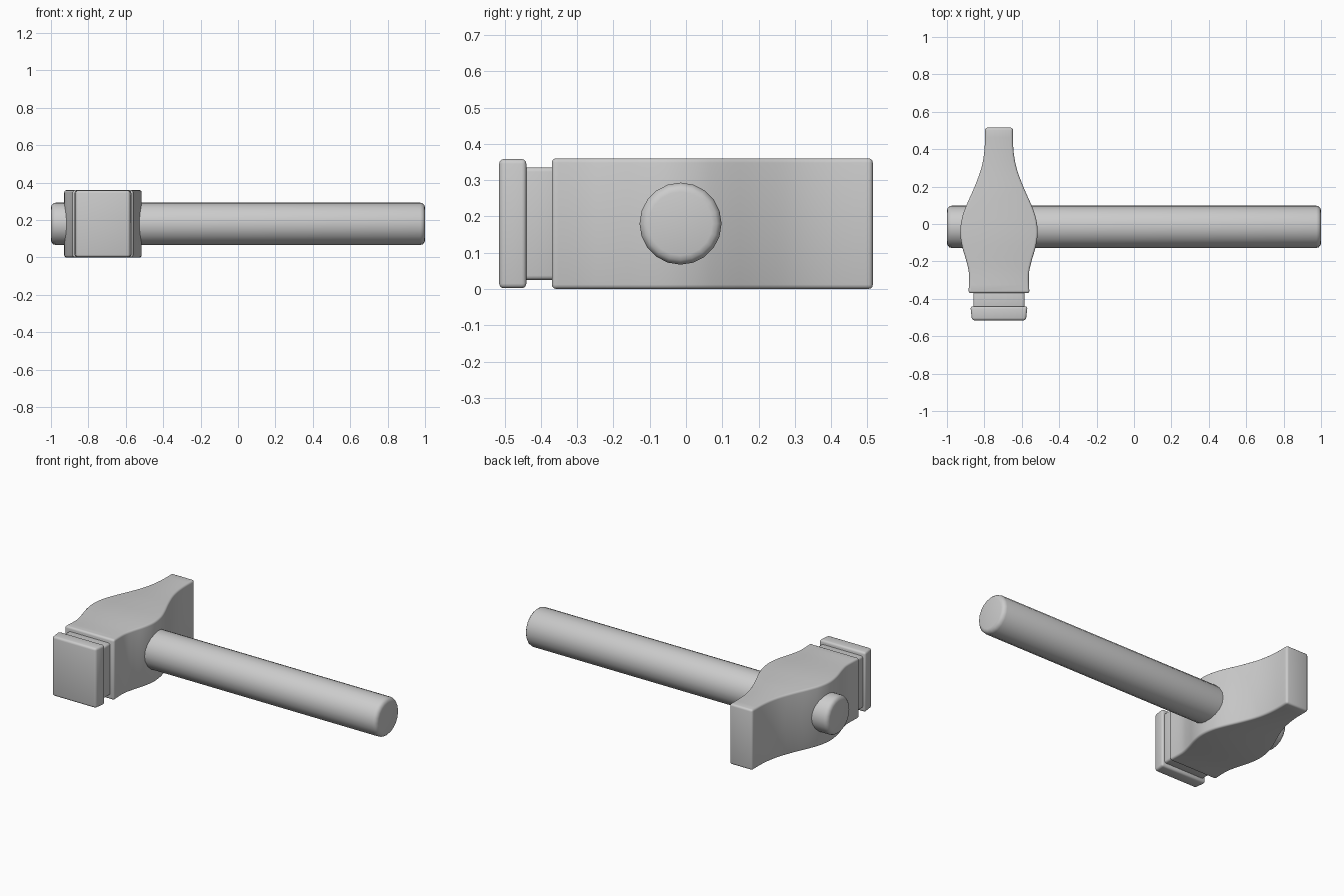
import bpy
import bmesh
import math
from mathutils import Matrix

cube = bpy.data.objects.get("Cube")
if cube:
    bpy.data.objects.remove(cube, do_unlink=True)

HEAD_X = -0.722
HEIGHT = 0.36

grey = bpy.data.materials.new("light grey")
grey.use_nodes = True
grey.diffuse_color = (0.6, 0.6, 0.6, 1)
grey.node_tree.nodes["Principled BSDF"].inputs["Base Color"].default_value = (0.6, 0.6, 0.6, 1)


def finish(bm, name, bevel, segments=3):
    """Turn a bmesh into a bevelled, smooth-shaded object."""
    bmesh.ops.recalc_face_normals(bm, faces=bm.faces)
    mesh = bpy.data.meshes.new(name)
    bm.to_mesh(mesh)
    bm.free()
    mesh.materials.append(grey)
    obj = bpy.data.objects.new(name, mesh)
    bpy.context.collection.objects.link(obj)
    mod = obj.modifiers.new("soft edges", "BEVEL")
    mod.width = bevel
    mod.segments = segments
    mod.limit_method = "ANGLE"
    mod.angle_limit = math.radians(40)
    bpy.ops.object.select_all(action="DESELECT")
    obj.select_set(True)
    bpy.context.view_layer.objects.active = obj
    bpy.ops.object.modifier_apply(modifier=mod.name)
    bpy.ops.object.shade_smooth_by_angle(angle=math.radians(40))
    return obj


def smooth_curve(points, steps=4):
    """Catmull-Rom curve through (y, half width) points."""
    padded = [points[0]] + points + [points[-1]]
    out = []
    for a, b, c, d in zip(padded, padded[1:], padded[2:], padded[3:]):
        for s in range(steps):
            t = s / steps
            out.append(tuple(
                0.5 * (2 * q + (r - p) * t + (2 * p - 5 * q + 4 * r - u) * t ** 2
                       + (3 * q - p - 3 * r + u) * t ** 3)
                for p, q, r, u in zip(a, b, c, d)))
    return out + [points[-1]]


def slab(name, outline, z0, z1, bevel):
    """Mirror a (y, half width) outline about the head axis and extrude it up."""
    bm = bmesh.new()
    ring = [(HEAD_X + w, y, z0) for y, w in outline]
    ring += [(HEAD_X - w, y, z0) for y, w in reversed(outline)]
    face = bm.faces.new([bm.verts.new(p) for p in ring])
    top = bmesh.ops.extrude_face_region(bm, geom=[face])
    verts = [v for v in top["geom"] if isinstance(v, bmesh.types.BMVert)]
    bmesh.ops.translate(bm, verts=verts, vec=(0, 0, z1 - z0))
    return finish(bm, name, bevel)


# Head body: broad around the handle, tapering to the peen
body = smooth_curve([
    (-0.37, 0.163), (-0.27, 0.16), (-0.2, 0.174), (-0.12, 0.197), (-0.045, 0.207),
    (0.03, 0.198), (0.1, 0.174), (0.2, 0.13), (0.3, 0.094), (0.4, 0.077), (0.515, 0.075)])
slab("head_body", body, 0, HEIGHT, 0.012)

# Neck groove and striking face
slab("head_neck", [(-0.46, 0.137), (-0.35, 0.137)], 0.025, HEIGHT - 0.025, 0.012)
slab("striking_face", [(-0.515, 0.144), (-0.44, 0.153)], 0.002, HEIGHT - 0.002, 0.013)

# Handle: round bar along x, through the head
bm = bmesh.new()
turn = Matrix.Translation((0, -0.015, 0.18)) @ Matrix.Rotation(math.pi / 2, 4, "Y")
bmesh.ops.create_cone(bm, cap_ends=True, segments=20, radius1=0.113, radius2=0.113,
                      depth=2, matrix=turn)
finish(bm, "handle", 0.025)
